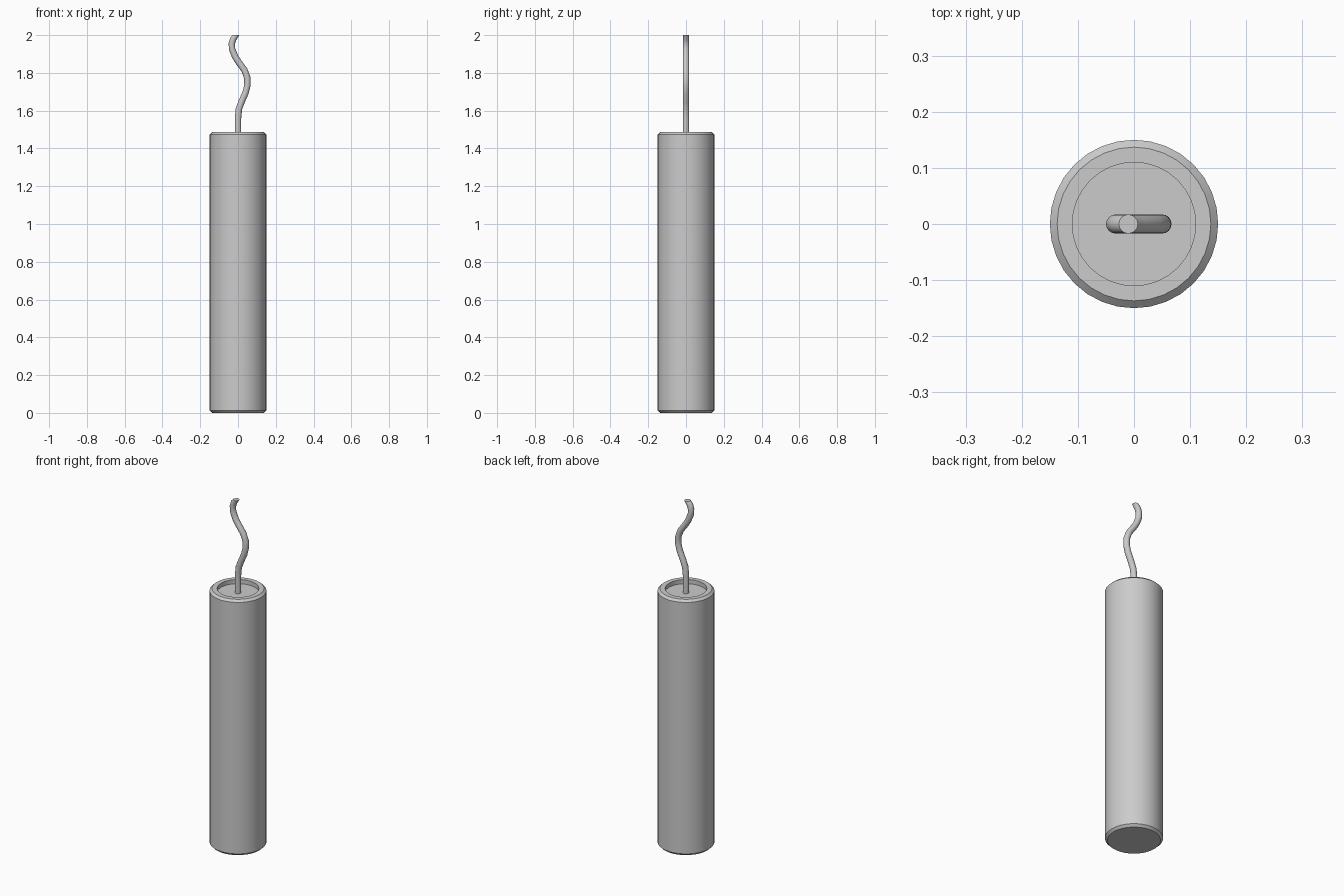
import bpy, bmesh, math
from mathutils import Vector

if "Cube" in bpy.data.objects:
    bpy.data.objects.remove(bpy.data.objects["Cube"])


def make_object(name, bm):
    bmesh.ops.recalc_face_normals(bm, faces=bm.faces)
    mesh = bpy.data.meshes.new(name)
    bm.to_mesh(mesh)
    bm.free()
    obj = bpy.data.objects.new(name, mesh)
    bpy.context.collection.objects.link(obj)
    bpy.ops.object.select_all(action='DESELECT')
    obj.select_set(True)
    bpy.context.view_layer.objects.active = obj
    bpy.ops.object.shade_smooth_by_angle(angle=math.radians(35))
    return obj


def skin_rings(name, rings):
    """Bridge equal rings of points and cap both ends."""
    bm = bmesh.new()
    loops = [[bm.verts.new(p) for p in ring] for ring in rings]
    n = len(loops[0])
    for a, b in zip(loops, loops[1:]):
        for i in range(n):
            j = (i + 1) % n
            bm.faces.new((a[i], a[j], b[j], b[i]))
    bm.faces.new(loops[0][::-1])
    bm.faces.new(loops[-1])
    return make_object(name, bm)


def ring(center, u, v, radius, sides):
    return [center + radius * (math.cos(t) * u + math.sin(t) * v)
            for t in (2 * math.pi * i / sides for i in range(sides))]


X, Y = Vector((1, 0, 0)), Vector((0, 1, 0))

# Body: chamfered cylinder with a shallow recess in the top
profile = [(0.137, 0), (0.15, 0.013), (0.15, 1.474), (0.137, 1.486),
           (0.11, 1.486), (0.11, 1.462)]
skin_rings("stick_body", [ring(Vector((0, 0, z)), X, Y, r, 32) for r, z in profile])

# Fuse: wavy tube in the xz plane, cut level at both ends
path = [(0, 1.455), (0, 1.56), (0.005, 1.61), (0.02, 1.65), (0.04, 1.695),
        (0.05, 1.735), (0.049, 1.775), (0.034, 1.815), (0.008, 1.85),
        (-0.015, 1.885), (-0.031, 1.925), (-0.033, 1.955), (-0.025, 1.98), (-0.01, 2.0)]
pts = [Vector((x, 0, z)) for x, z in path]
rings = []
for i, p in enumerate(pts):
    if 0 < i < len(pts) - 1:
        side = Y.cross(pts[i + 1] - pts[i - 1]).normalized()
    else:
        side = X
    rings.append(ring(p, side, Y, 0.017, 16))
skin_rings("fuse", rings)
